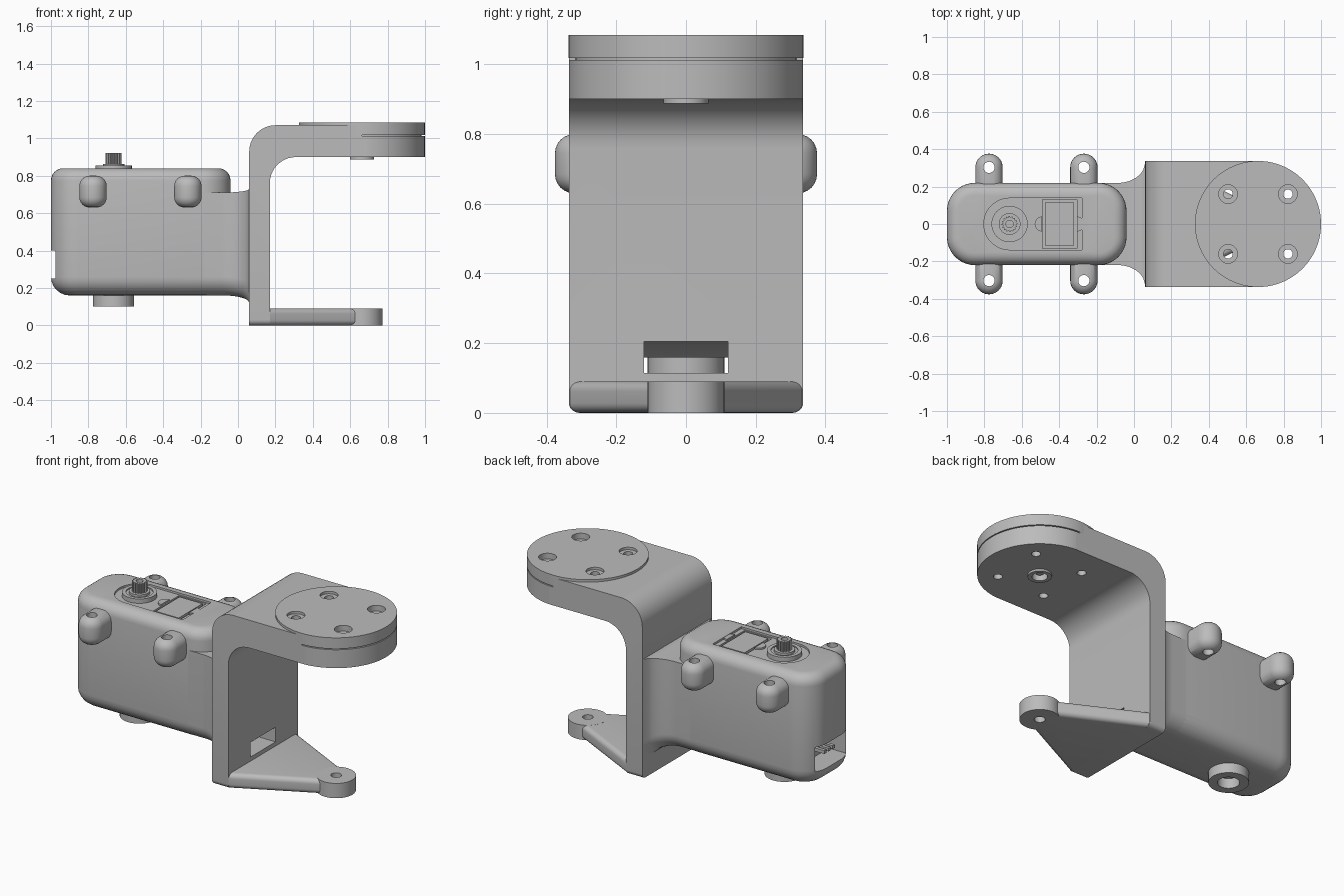
import bpy, bmesh, math

if "Cube" in bpy.data.objects:
    bpy.data.objects.remove(bpy.data.objects["Cube"])

grey = bpy.data.materials.new("plain grey")
grey.use_nodes = True
colour = (0.5, 0.5, 0.5, 1)
grey.diffuse_color = colour
grey.node_tree.nodes["Principled BSDF"].inputs["Base Color"].default_value = colour


def arc(cx, cy, r, start, end, n=10):
    angles = [math.radians(start + (end - start) * i / n) for i in range(n + 1)]
    return [(cx + r * math.cos(a), cy + r * math.sin(a)) for a in angles]


def circle(cx, cy, r, n=40):
    return arc(cx, cy, r, 0, 360, n)[:-1]


def box(x0, x1, y0, y1):
    return [(x0, y0), (x1, y0), (x1, y1), (x0, y1)]


def loft(name, rings, bevels=()):
    """Skin a closed solid over rings; bevels are (edge test, width) pairs."""
    bm = bmesh.new()
    loops = [[bm.verts.new(p) for p in ring] for ring in rings]
    bm.faces.new(loops[0])
    bm.faces.new(loops[-1])
    n = len(loops[0])
    for a, b in zip(loops, loops[1:]):
        for i in range(n):
            j = (i + 1) % n
            bm.faces.new((a[i], a[j], b[j], b[i]))
    bmesh.ops.recalc_face_normals(bm, faces=bm.faces)
    for test, width in bevels:
        edges = [e for e in bm.edges if test(e.verts[0].co, e.verts[1].co)]
        bmesh.ops.bevel(bm, geom=edges, offset=width, segments=6, profile=0.5,
                        affect='EDGES', clamp_overlap=False)
    mesh = bpy.data.meshes.new(name)
    bm.to_mesh(mesh)
    bm.free()
    mesh.materials.append(grey)
    obj = bpy.data.objects.new(name, mesh)
    bpy.context.collection.objects.link(obj)
    return obj


def prism(name, pts, lo, hi, axis="z", bevels=()):
    if axis == "z":
        rings = [[(x, y, h) for x, y in pts] for h in (lo, hi)]
    else:
        rings = [[(x, h, z) for x, z in pts] for h in (lo, hi)]
    return loft(name, rings, bevels)


def cut(obj, *cutters):
    bpy.context.view_layer.objects.active = obj
    for spec in cutters:
        tool = prism("cutter", *spec)
        mod = obj.modifiers.new("cut", 'BOOLEAN')
        mod.operation = 'DIFFERENCE'
        mod.solver = 'EXACT'
        mod.object = tool
        bpy.ops.object.modifier_apply(modifier=mod.name)
        bpy.data.objects.remove(tool)


def level(h):
    return lambda a, b: abs(a.z - h) < 1e-4 and abs(b.z - h) < 1e-4


SHAFT = -0.665          # output axis of the motor
HUB, R = 0.663, 0.337   # centre and radius of the round horn plate
HALF = 0.336            # half width of the bracket

# Motor case with rounded corners
corners = (arc(-0.19, 0.07, 0.15, 0, 90) + arc(-0.85, 0.07, 0.15, 90, 180)
           + arc(-0.85, -0.07, 0.15, 180, 270) + arc(-0.19, -0.07, 0.15, 270, 360))
case = prism("motor_case", corners, 0.16, 0.84,
             bevels=((level(0.84), 0.065), (level(0.16), 0.1)))
top_slot = arc(SHAFT, 0, 0.15, 90, 270, 24) + [(-0.265, -0.15), (-0.265, 0.15)]
cut(case,
    (top_slot, 0.828, 0.9),
    (box(-0.49, -0.305, -0.13, 0.13), 0.81, 0.9),
    (box(-1.1, -0.86, -0.15, 0.15), 0.25, 0.40))

# Cover details in the top recess
prism("cover_panel", box(-0.475, -0.32, -0.115, 0.115), 0.8, 0.83)
prism("cover_tab_left", arc(-0.491, 0, 0.04, 90, 270), 0.82, 0.838)
prism("cover_tab_right", arc(-0.304, 0, 0.04, -90, 90), 0.82, 0.838)
rim = prism("cover_rim", top_slot, 0.82, 0.84)
cut(rim, (arc(SHAFT, 0, 0.138, 90, 270, 24)
          + [(-0.277, -0.138), (-0.277, 0.138)], 0.8, 0.9))

# Output collar and splined shaft
collar = prism("shaft_collar", circle(SHAFT, 0, 0.097), 0.81, 0.855)
cut(collar, (circle(SHAFT, 0, 0.075), 0.848, 0.9))
prism("shaft_seat", circle(SHAFT, 0, 0.058), 0.82, 0.862)
teeth = 16
spline = []
for i in range(teeth * 4):
    a = math.tau * i / (teeth * 4)
    r = 0.043 if i % 4 < 2 else 0.036
    spline.append((SHAFT + r * math.cos(a), r * math.sin(a)))
shaft = prism("output_shaft", spline, 0.83, 0.922)
cut(shaft, (circle(SHAFT, 0, 0.02, 20), 0.86, 1.0))

# Lower pivot boss
boss = prism("lower_boss", circle(SHAFT, 0, 0.11), 0.10, 0.2)
cut(boss, (circle(SHAFT, 0, 0.06), 0.0, 0.16))

# Connector pins
for i in (-1, 0, 1):
    y = i * 0.04
    prism(f"connector_pin_{i + 2}", box(-0.97, -0.85, y - 0.01, y + 0.01), 0.32, 0.34)

# Mounting ears, mirrored front and back
for side, label in ((1, "back"), (-1, "front")):
    for x, place in ((-0.775, "right"), (-0.268, "left")):
        plan = arc(x, 0.303, 0.073, 0, 180, 20) + [(x - 0.073, 0.13), (x + 0.073, 0.13)]
        ear = prism(f"mounting_ear_{label}_{place}", [(px, py * side) for px, py in plan],
                    0.63, 0.80, bevels=((level(0.80), 0.055), (level(0.63), 0.055)))
        cut(ear, (circle(x, 0.303 * side, 0.03, 24), 0.5, 0.9))

# Flared neck between case and bracket
rings = []
for i in range(-1, 13):
    t = max(i, 0) / 12
    x = -0.3 if i < 0 else -0.088 + 0.15 * t
    g = 1 - math.sqrt(1 - t * t)
    w, low, top = 0.2195 + 0.115 * g, 0.1605 - 0.04 * g, 0.71 + 0.02 * g
    side = ([(w, top)] + arc(w - 0.1, low + 0.1, 0.1, 0, -90))
    section = side + [(-y, z) for y, z in reversed(side)]
    rings.append([(x, y, z) for y, z in section])
neck = loft("flared_neck", rings)
cable_slot = ([(0.25, 0.115), (0.25, 0.205), (0.03, 0.205), (-0.06, 0.15), (-0.06, 0.115)],
              -0.12, 0.12, "y")
cut(neck, cable_slot)

# C-shaped bracket: upright, rounded bend and upper arm
profile = ([(0.06, 0), (0.17, 0)] + arc(0.31, 0.76, 0.14, 180, 90)
           + [(1.05, 0.90), (1.05, 1.07)] + arc(0.20, 0.93, 0.14, 90, 180))


def lower_corner(a, b):
    return a.z + b.z < 1e-4 and abs(a.y - b.y) < 1e-4


holes = [(HUB + sx * 0.16, sy * 0.16) for sx in (-1, 1) for sy in (-1, 1)]
screw_holes = [(circle(x, y, 0.025, 24), 0.8, 1.2) for x, y in holes]
bracket = prism("bracket", profile, -HALF, HALF, "y", ((lower_corner, 0.03),))
round_end = arc(HUB, 0, R, -90, 90, 40) + [(HUB, 0.4), (1.1, 0.4), (1.1, -0.4), (HUB, -0.4)]
cut(bracket, cable_slot, (round_end, 0.8, 1.2),
    (box(HUB, 1.2, -0.4, 0.4), 1.012, 1.2),
    (circle(HUB, 0, 0.042), 0.8, 0.98), *screw_holes)

# Round horn plate with counterbored holes
plate = prism("horn_plate", circle(HUB, 0, R, 80), 1.018, 1.085)
cut(plate, *screw_holes, *[(circle(x, y, 0.05, 28), 1.05, 1.2) for x, y in holes])
prism("horn_spacer", circle(HUB, 0, R - 0.02, 64)[:17] + circle(HUB, 0, R - 0.02, 64)[-16:],
      1.0, 1.03)
spacer = bpy.data.objects["horn_spacer"]
cut(spacer, *screw_holes)

# Centre bush under the upper arm, with its screw head
bush = prism("centre_bush", circle(HUB, 0, 0.065), 0.888, 0.902)
cut(bush, (circle(HUB, 0, 0.042), 0.8, 1.0))
prism("centre_screw", circle(HUB, 0, 0.022, 20), 0.91, 0.99)


# Tapered lower arm with rounded long edges and pivot eye
def long_edge(a, b):
    return abs(a.z - b.z) < 1e-4 and abs(a.y - b.y) > 0.1 and a.y * b.y > 0


taper = [(0.165, -HALF), (HUB, -0.085), (HUB, 0.085), (0.165, HALF)]
arm = prism("lower_arm", taper, 0.0, 0.09, bevels=((long_edge, 0.028),))
eye = prism("pivot_eye", circle(HUB, 0, 0.11), 0.0, 0.0902)
for part in (arm, eye):
    cut(part, (circle(HUB, 0, 0.03, 28), -0.1, 0.2))

# Smooth curved faces and keep hard edges
bpy.ops.object.select_all(action='DESELECT')
for obj in bpy.context.collection.objects:
    if obj.type == 'MESH' and grey.name in obj.data.materials:
        obj.select_set(True)
        bpy.context.view_layer.objects.active = obj
bpy.ops.object.shade_smooth_by_angle(angle=math.radians(32))
